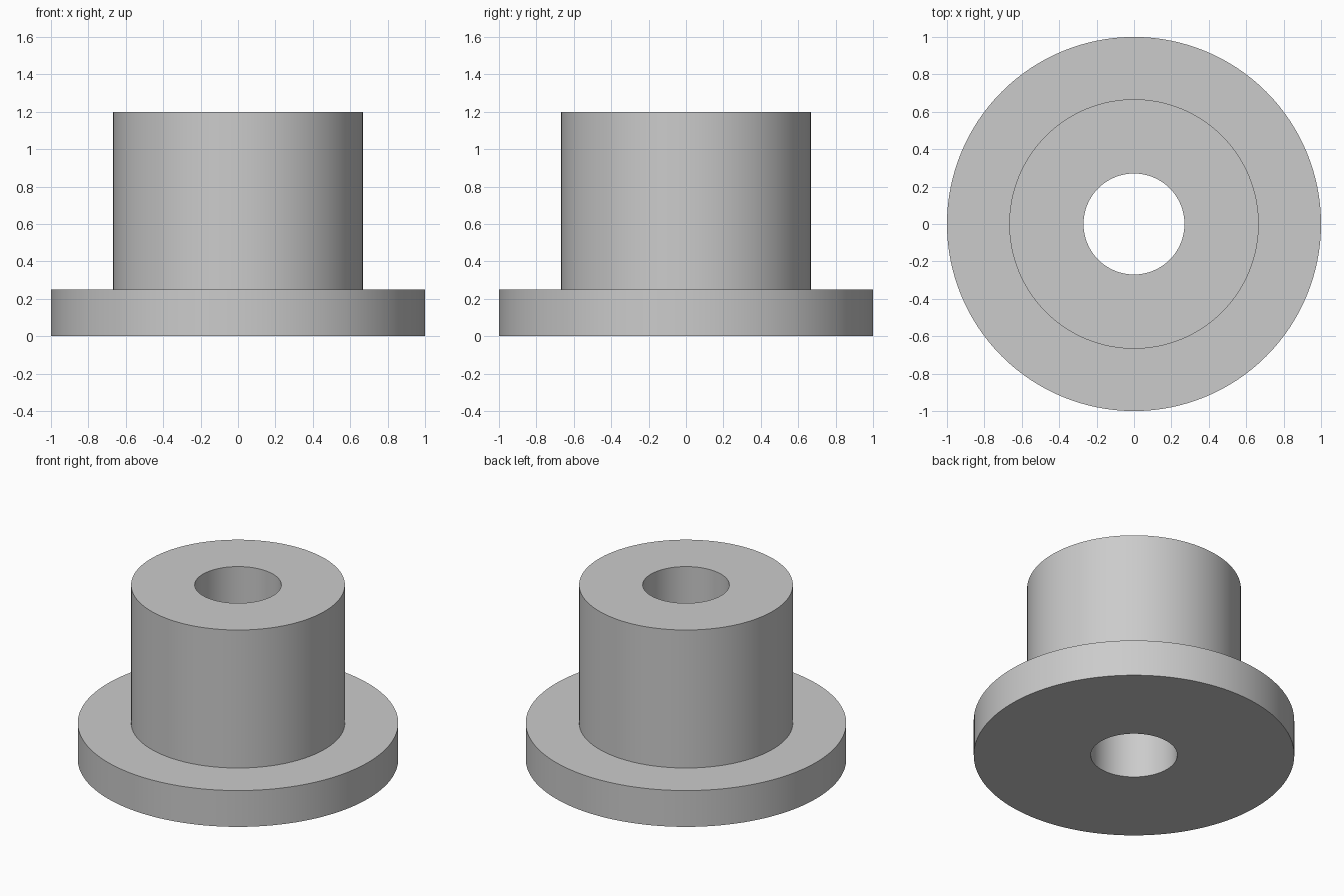
import bpy
import bmesh
import math

default = bpy.data.objects.get("Cube")
if default:
    bpy.data.objects.remove(default, do_unlink=True)

SEGMENTS = 128
BORE_R, SLEEVE_R, FLANGE_R = 0.27, 0.667, 1.0
FLANGE_H, TOTAL_H = 0.25, 1.2

# Plain grey material
grey = bpy.data.materials.new("light_grey")
grey.use_nodes = True
colour = (0.6, 0.6, 0.6, 1)
grey.diffuse_color = colour
grey.node_tree.nodes["Principled BSDF"].inputs["Base Color"].default_value = colour

# Closed half-section of the bushing, as radius and height
profile = [
    (BORE_R, 0), (FLANGE_R, 0), (FLANGE_R, FLANGE_H),
    (SLEEVE_R, FLANGE_H), (SLEEVE_R, TOTAL_H), (BORE_R, TOTAL_H),
]

# Revolve the section around the vertical axis
bm = bmesh.new()
verts = [bm.verts.new((r, 0, z)) for r, z in profile]
edges = [bm.edges.new((v, verts[(i + 1) % len(verts)])) for i, v in enumerate(verts)]
bmesh.ops.spin(bm, geom=verts + edges, cent=(0, 0, 0), axis=(0, 0, 1),
               angle=math.tau, steps=SEGMENTS, use_merge=False)
bmesh.ops.remove_doubles(bm, verts=bm.verts[:], dist=0.0001)
bmesh.ops.recalc_face_normals(bm, faces=bm.faces[:])
mesh = bpy.data.meshes.new("flanged_bushing")
bm.to_mesh(mesh)
bm.free()

bushing = bpy.data.objects.new("flanged_bushing", mesh)
mesh.materials.append(grey)
bpy.context.collection.objects.link(bushing)

# Smooth round walls with crisp rims
bpy.ops.object.select_all(action="DESELECT")
bushing.select_set(True)
bpy.context.view_layer.objects.active = bushing
bpy.ops.object.shade_smooth_by_angle(angle=math.radians(30))
